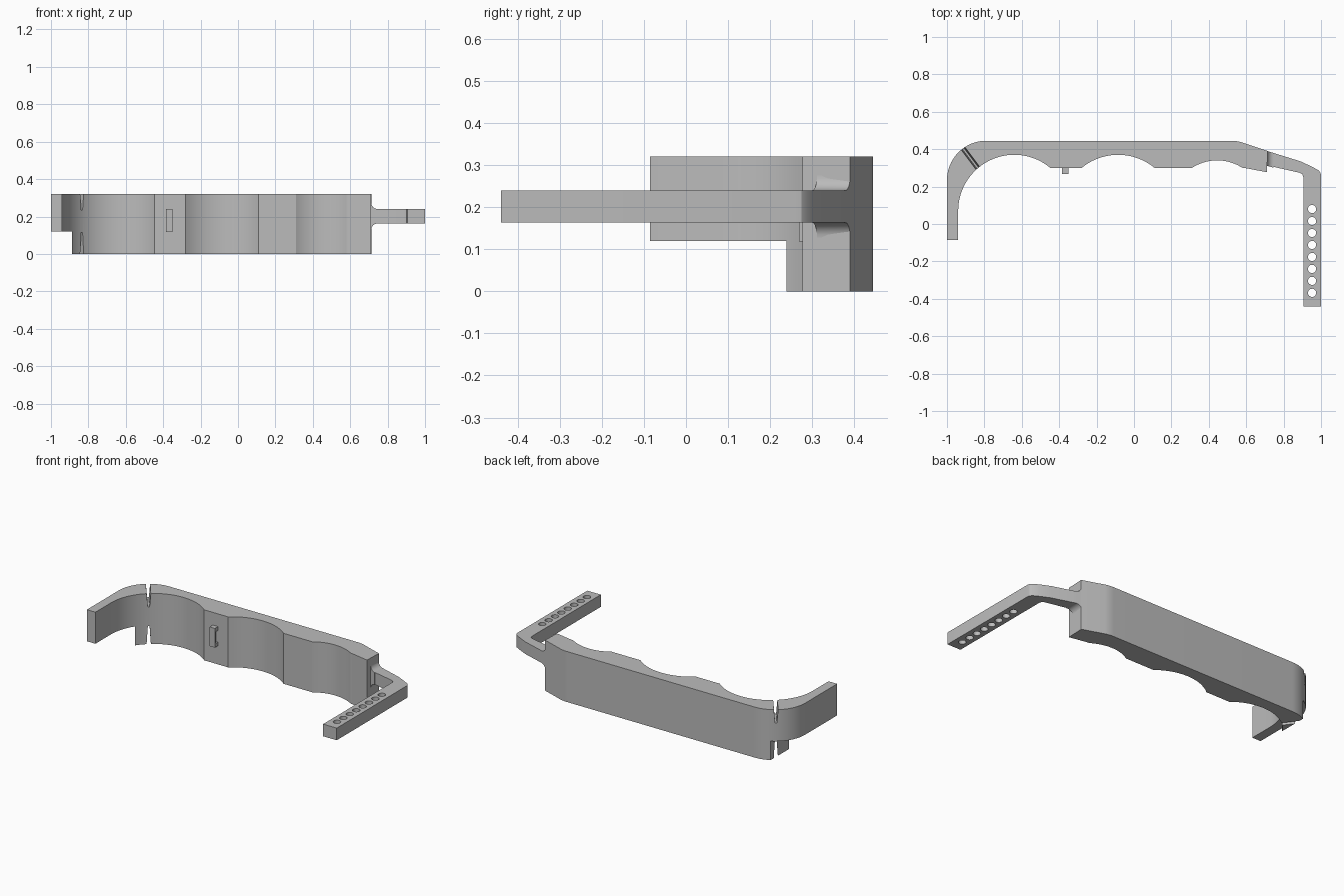
import bpy, bmesh, math
from mathutils import Vector

if "Cube" in bpy.data.objects:
    bpy.data.objects.remove(bpy.data.objects["Cube"])

grey = bpy.data.materials.new("plain grey")
grey.use_nodes = True
COLOUR = (0.5, 0.5, 0.5, 1)
grey.diffuse_color = COLOUR
grey.node_tree.nodes["Principled BSDF"].inputs["Base Color"].default_value = COLOUR


def prism(name, base, offset):
    """Extrude a closed outline of 3D points along an offset vector."""
    bm = bmesh.new()
    face = bm.faces.new([bm.verts.new(p) for p in base])
    top = bmesh.ops.extrude_face_region(bm, geom=[face])["geom"]
    bmesh.ops.translate(bm, vec=Vector(offset),
                        verts=[v for v in top if isinstance(v, bmesh.types.BMVert)])
    bmesh.ops.recalc_face_normals(bm, faces=bm.faces)
    mesh = bpy.data.meshes.new(name)
    bm.to_mesh(mesh)
    bm.free()
    mesh.materials.append(grey)
    obj = bpy.data.objects.new(name, mesh)
    bpy.context.collection.objects.link(obj)
    return obj


def plate(name, outline, z0, z1):
    return prism(name, [(x, y, z0) for x, y in outline], (0, 0, z1 - z0))


def box(name, x0, x1, y0, y1, z0, z1):
    return plate(name, [(x0, y0), (x1, y0), (x1, y1), (x0, y1)], z0, z1)


def arc(cx, cy, r, a0, a1, n=20):
    angles = [math.radians(a0 + (a1 - a0) * i / n) for i in range(n + 1)]
    return [(cx + r * math.cos(a), cy + r * math.sin(a)) for a in angles]


def scallop(x0, x1, y, depth):
    """Shallow arc between two points on a level line."""
    half = abs(x1 - x0) / 2
    r = (half ** 2 + depth ** 2) / (2 * depth)
    a = math.degrees(math.asin(half / r))
    side = 1 if x1 > x0 else -1
    return arc((x0 + x1) / 2, y + depth - r, r, 90 + side * a, 90 - side * a)


def combine(obj, other, operation):
    mod = obj.modifiers.new(operation.lower(), "BOOLEAN")
    mod.operation, mod.object, mod.solver = operation, other, "EXACT"
    bpy.context.view_layer.objects.active = obj
    bpy.ops.object.modifier_apply(modifier=mod.name)
    bpy.data.objects.remove(other)


# Main grip: curved hook at one end, scalloped finger side
outline = [(-1, -0.085)]
outline += arc(-0.79, 0.235, 0.21, 180, 90)
outline += arc(0.52, 0.245, 0.2, 90, 73, 6)
outline += [(0.715, 0.39), (0.71, 0.277), (0.59, 0.30)]
outline += scallop(0.58, 0.31, 0.30, 0.04)
outline += scallop(0.11, -0.28, 0.30, 0.07)
outline += arc(-0.64, 0.07, 0.30, 50, 180, 36)
outline += [(-0.94, -0.085)]
grip = plate("grip_body", outline, 0, 0.32)

# Lower corner of the hook is removed
combine(grip, box("hook_cutter", -1.1, -0.888, -0.2, 0.5, -0.1, 0.12), "DIFFERENCE")

# Tapered slots across the hook, from above and below
along = Vector((0.075, -0.10, 0)).normalized()
across = Vector((-along.y, along.x, 0))
start = Vector((-0.875, 0.352, 0)) - along * 0.12
for z_deep, z_open in ((0.235, 0.33), (0.115, -0.01)):
    section = [(-0.005, z_deep), (0.005, z_deep), (0.013, z_open), (-0.013, z_open)]
    base = [start + across * s + Vector((0, 0, z)) for s, z in section]
    combine(grip, prism("slot_cutter", base, along * 0.24), "DIFFERENCE")

# Bent arm with rounded elbow
arm = plate("side_arm",
            [(0.70, 0.394), (0.89, 0.335), (0.95, 0.307), (0.985, 0.288), (0.997, 0.275),
             (1, 0.26), (1, -0.44), (0.905, -0.44), (0.905, 0.25), (0.90, 0.266),
             (0.885, 0.274), (0.70, 0.316)], 0.163, 0.24)

# Row of adjustment holes
for i in range(8):
    combine(arm, plate("hole_cutter", arc(0.952, 0.08 - 0.064 * i, 0.022, 0, 345, 23),
                       0.1, 0.3), "DIFFERENCE")

# Flared root where the arm meets the grip
R = 0.035
profile = [(0.70, 0.163 - R), (0.712, 0.163 - R)]
profile += arc(0.712 + R, 0.163 - R, R, 180, 90, 8)
profile += arc(0.712 + R, 0.24 + R, R, 270, 180, 8)
profile += [(0.70, 0.24 + R)]
root = prism("arm_root", [(x, 0.394 - 0.31 * (x - 0.70), z) for x, z in profile],
             (0, -0.079, 0))

# Small loop on the finger side
loop = box("strap_loop", -0.386, -0.35, 0.268, 0.31, 0.118, 0.24)
combine(loop, box("loop_cutter", -0.5, -0.2, 0.282, 0.299, 0.142, 0.216), "DIFFERENCE")

for obj in (grip, arm, root, loop):
    bpy.ops.object.select_all(action="DESELECT")
    obj.select_set(True)
    bpy.context.view_layer.objects.active = obj
    bpy.ops.object.shade_smooth_by_angle(angle=math.radians(25))
